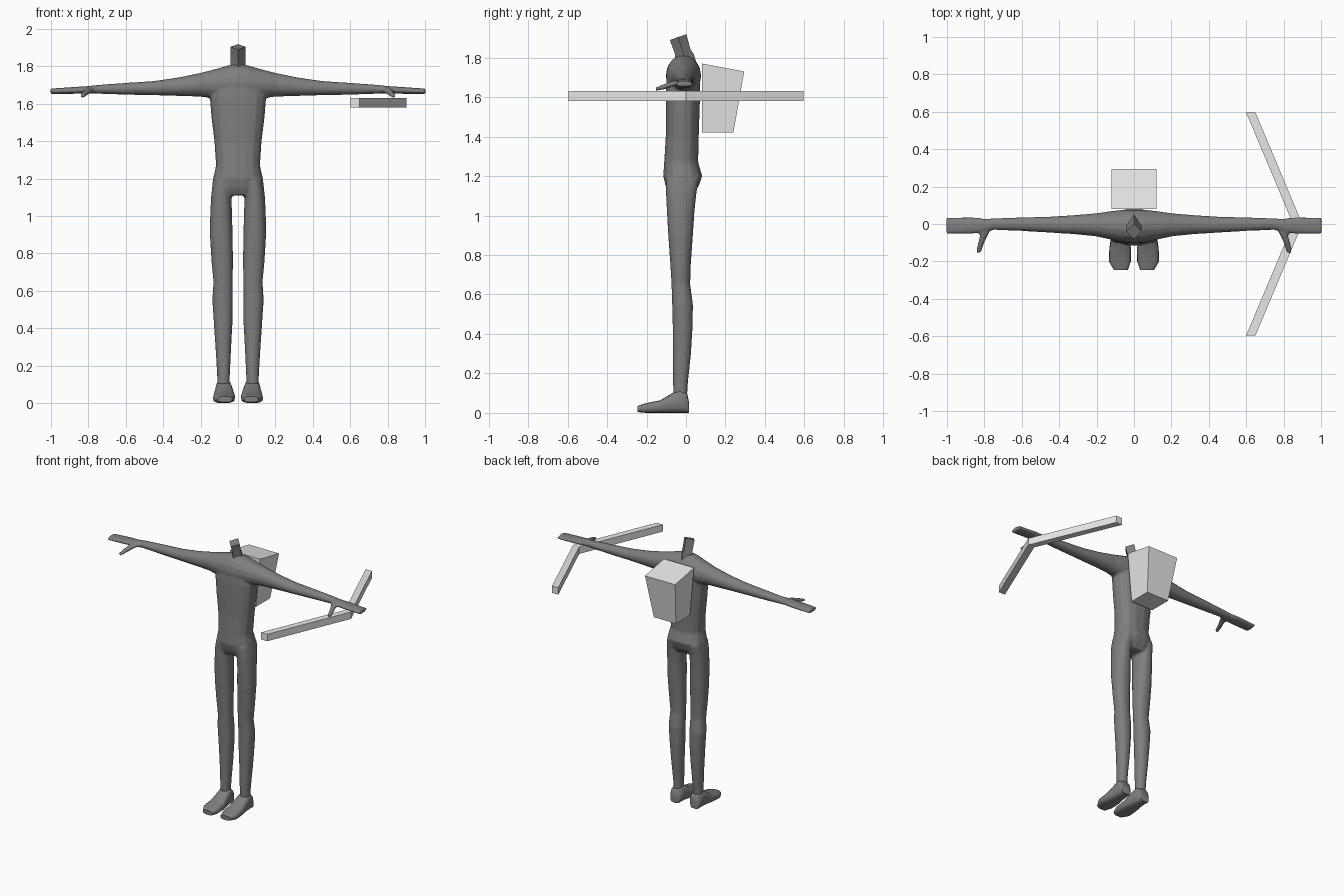
import bpy, bmesh, math

if "Cube" in bpy.data.objects:
    bpy.data.objects.remove(bpy.data.objects["Cube"])


def material(name, v):
    m = bpy.data.materials.new(name)
    m.diffuse_color = (v, v, v, 1)
    m.use_nodes = True
    m.node_tree.nodes["Principled BSDF"].inputs["Base Color"].default_value = m.diffuse_color
    return m


BODY = material("dark grey", 0.21)
GEAR = material("light grey", 0.8)


def loft(bm, axis, rings, sides=14, power=2.0, flip=1, tilt=0.0):
    """Rings are (position, lo, hi, lo, hi) on the two remaining axes; flip mirrors x."""
    others = [i for i in range(3) if i != axis]
    loops = []
    for t, a0, a1, b0, b1 in rings:
        loop = []
        for i in range(sides):
            ang = 2 * math.pi * i / sides
            c, s = math.cos(ang), math.sin(ang)
            c = math.copysign(abs(c) ** (2 / power), c)
            s = math.copysign(abs(s) ** (2 / power), s)
            p = [0, 0, 0]
            p[axis] = t + tilt * s * (b1 - b0) / 2
            p[others[0]] = (a0 + a1) / 2 + c * (a1 - a0) / 2
            p[others[1]] = (b0 + b1) / 2 + s * (b1 - b0) / 2
            p[0] *= flip
            loop.append(bm.verts.new(p))
        loops.append(loop)
    faces = [bm.faces.new(loops[0]), bm.faces.new(loops[-1])]
    for l0, l1 in zip(loops, loops[1:]):
        for i in range(sides):
            j = (i + 1) % sides
            faces.append(bm.faces.new((l0[i], l0[j], l1[j], l1[i])))
    bmesh.ops.recalc_face_normals(bm, faces=faces)


def finish(bm, name, mat, smooth_angle=None):
    bmesh.ops.recalc_face_normals(bm, faces=bm.faces)
    me = bpy.data.meshes.new(name)
    bm.to_mesh(me)
    bm.free()
    me.materials.append(mat)
    ob = bpy.data.objects.new(name, me)
    bpy.context.collection.objects.link(ob)
    if smooth_angle:
        bpy.ops.object.select_all(action='DESELECT')
        ob.select_set(True)
        bpy.context.view_layer.objects.active = ob
        bpy.ops.object.shade_smooth_by_angle(angle=math.radians(smooth_angle))
    return ob


# body: torso, arms, legs and thumbs lofted, then fused into one skin
bm = bmesh.new()
torso = [(1.11, -.11, .11, -.085, .04), (1.15, -.14, .14, -.105, .066),
         (1.20, -.134, .134, -.117, .084), (1.27, -.118, .118, -.112, .063),
         (1.40, -.127, .127, -.104, .066), (1.52, -.142, .142, -.104, .070),
         (1.64, -.152, .152, -.104, .074), (1.70, -.13, .13, -.10, .072)]
loft(bm, 2, torso, power=2.4)
arm = [(0, -.103, .077, 1.60, 1.815), (.05, -.10, .077, 1.61, 1.808),
       (.12, -.085, .07, 1.625, 1.787), (.20, -.067, .058, 1.637, 1.766),
       (.32, -.055, .048, 1.641, 1.741), (.45, -.047, .040, 1.645, 1.722),
       (.60, -.038, .036, 1.648, 1.712), (.75, -.032, .031, 1.653, 1.701),
       (.80, -.045, .030, 1.654, 1.695), (.86, -.053, .037, 1.653, 1.691),
       (1.003, -.056, .036, 1.651, 1.681)]
leg = [(.08, .045, .112, -.064, .006), (.15, .043, .112, -.066, .010),
       (.30, .036, .121, -.066, .026), (.43, .029, .130, -.068, .034),
       (.55, .027, .138, -.071, .036), (.65, .028, .132, -.074, .022),
       (.75, .026, .142, -.080, .025), (.90, .028, .151, -.091, .036),
       (1.02, .032, .149, -.098, .044), (1.12, .034, .143, -.103, .055),
       (1.19, .030, .132, -.105, .07)]
thumb = [(-.02, .755, .83, 1.662, 1.69), (-.06, .780, .825, 1.652, 1.685),
         (-.11, .803, .838, 1.638, 1.668), (-.155, .818, .845, 1.629, 1.650)]
for side in (1, -1):
    loft(bm, 0, arm, flip=side)
    loft(bm, 2, leg, flip=side, power=2.2)
    loft(bm, 1, thumb, flip=side, sides=8)
body = finish(bm, "body", BODY)
skin = body.modifiers.new("fuse", 'REMESH')
skin.mode = 'VOXEL'
skin.voxel_size = 0.008
skin.use_smooth_shade = True
relax = body.modifiers.new("relax", 'SMOOTH')
relax.factor = 0.5
relax.iterations = 5

# neck: four-sided, leaning forward, with a slanted top
bm = bmesh.new()
loft(bm, 2, [(1.74, -.06, .06, -.07, .055), (1.80, -.042, .042, -.058, .04),
             (1.83, -.039, .039, -.055, .022), (1.904, -.041, .041, -.082, .002)],
     sides=4, tilt=0.35)
finish(bm, "neck", BODY, 50)

# feet: flat soles, low rounded toes
foot = [(.016, .045, .112, .001, .05), (.006, .036, .118, 0, .10),
        (-.03, .032, .120, 0, .122), (-.07, .026, .123, 0, .10),
        (-.13, .016, .132, 0, .064), (-.20, .017, .134, 0, .05),
        (-.245, .032, .108, .004, .036)]
for side, label in ((1, "left"), (-1, "right")):
    bm = bmesh.new()
    loft(bm, 1, foot, sides=16, power=3.0, flip=side)
    finish(bm, label + "_foot", BODY, 50)

# backpack: box tapering towards the bottom
bm = bmesh.new()
low = [bm.verts.new(p) for p in ((-.088, .08, 1.42), (.088, .08, 1.42),
                                 (.088, .24, 1.42), (-.088, .24, 1.42))]
top = [bm.verts.new(p) for p in ((-.12, .08, 1.77), (.12, .08, 1.77),
                                 (.12, .295, 1.73), (-.12, .295, 1.73))]
bm.faces.new(low)
bm.faces.new(top)
for i in range(4):
    j = (i + 1) % 4
    bm.faces.new((low[i], low[j], top[j], top[i]))
finish(bm, "backpack", GEAR)

# bow: V-shaped bar held in one hand
bm = bmesh.new()
limbs = []
for y in (-.595, 0, .595):
    x = .90 - .25 * abs(y) / .595
    limbs.append([bm.verts.new(p) for p in ((x - .05, y, 1.58), (x, y, 1.58),
                                            (x, y, 1.63), (x - .05, y, 1.63))])
bm.faces.new(limbs[0])
bm.faces.new(limbs[2])
for a, b in zip(limbs, limbs[1:]):
    for i in range(4):
        j = (i + 1) % 4
        bm.faces.new((a[i], a[j], b[j], b[i]))
finish(bm, "bow", GEAR)
